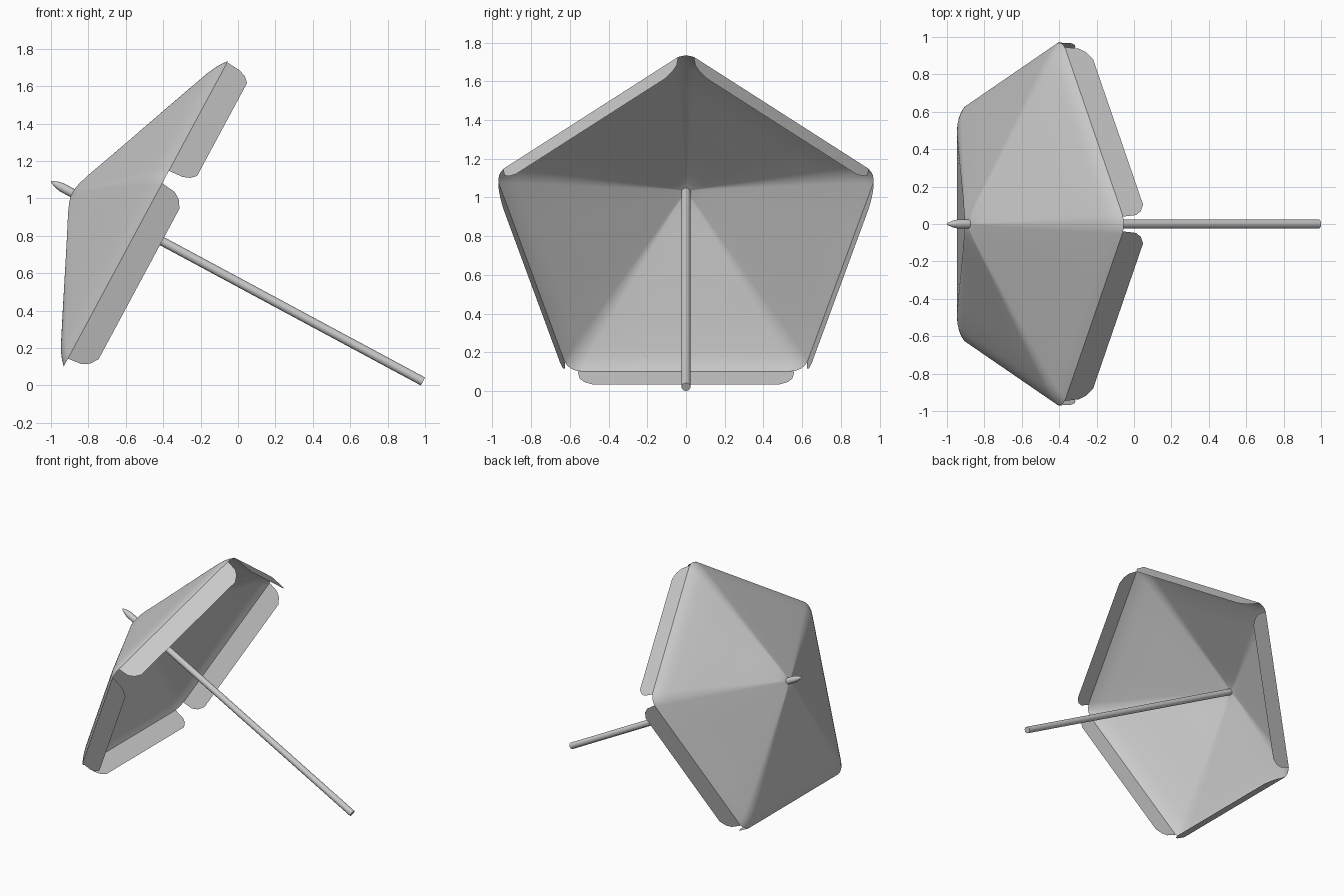
import bpy, bmesh
from math import sin, cos, pi, radians, tan
from mathutils import Matrix, Vector

if "Cube" in bpy.data.objects:
    bpy.data.objects.remove(bpy.data.objects["Cube"])

# Tilted frame: local z runs up the pole, local x points to the top corner
A = radians(28.26)
TILT = Matrix(((sin(A), 0, -cos(A), 0.989),
               (0, 1, 0, 0),
               (cos(A), 0, sin(A), 0.021),
               (0, 0, 0, 1)))
APOTHEM, RIM_T, SIDES = 0.838, 1.73, 5


def make(name, verts, faces, angle=40):
    me = bpy.data.meshes.new(name)
    me.from_pydata([TILT @ Vector(v) for v in verts], [], faces)
    bm = bmesh.new()
    bm.from_mesh(me)
    bmesh.ops.recalc_face_normals(bm, faces=bm.faces)
    bm.to_mesh(me)
    bm.free()
    ob = bpy.data.objects.new(name, me)
    bpy.context.collection.objects.link(ob)
    bpy.ops.object.select_all(action='DESELECT')
    ob.select_set(True)
    bpy.context.view_layer.objects.active = ob
    bpy.ops.object.shade_smooth_by_angle(angle=radians(angle))
    return ob


def loft(name, rings, bottom=None, top=None, angle=40):
    """Skin equal rings; close the ends with a flat cap or a tip point."""
    n = len(rings[0])
    verts = [v for r in rings for v in r]
    faces = [(k*n+i, k*n+(i+1) % n, (k+1)*n+(i+1) % n, (k+1)*n+i)
             for k in range(len(rings)-1) for i in range(n)]
    if bottom:
        faces.append(tuple(range(n)))
    if top:
        b = (len(rings)-1)*n
        verts.append(top)
        faces += [(b+i, b+(i+1) % n, len(verts)-1) for i in range(n)]
    return make(name, verts, faces, angle)


# Pentagon outline with rounded corners
half = APOTHEM * tan(pi/5)
fillet = 0.066 / tan(pi/5)
centre = (APOTHEM - fillet) / cos(pi/5)
outline = []
for k in range(SIDES):
    c = k * 2*pi/SIDES
    for j in range(7):
        a = c + (j/6 - 0.5) * 2*pi/SIDES
        outline.append((centre*cos(c) + fillet*cos(a),
                        centre*sin(c) + fillet*sin(a)))
    # intermediate points along the straight edge
    m = c + pi/SIDES
    for f in (-0.5, -0.25, 0, 0.25, 0.5):
        w = f * 2 * (half - 0.066)
        outline.append((APOTHEM*cos(m) - w*sin(m), APOTHEM*sin(m) + w*cos(m)))
# drop points that coincide with the ends of the arcs
clean = [p for i, p in enumerate(outline)
         if (Vector(p) - Vector(outline[i-1])).length > 1e-4]

# Canopy: straight slope with a softly turned-down rim
profile = [(1, RIM_T), (0.97, 1.754), (0.935, 1.775), (0.89, 1.797), (0.7, 1.872),
           (0.5, 1.95), (0.3, 2.028), (0.12, 2.1), (0.06, 2.12), (0.03, 2.127)]
loft("canopy", [[(x*s, y*s, t) for x, y in clean] for s, t in profile],
     top=(0, 0, 2.13))

# Hanging flaps with clipped ends, one per edge
right = [(0.56, 0), (0.55, 0.08), (0.525, 0.118), (0.48, 0.146)]
shape = right + [(-w, d) for w, d in reversed(right)]
for k in range(SIDES):
    m = (2*k + 1) * pi/SIDES
    make(f"flap_{k+1}",
         [(APOTHEM*cos(m) - w*sin(m), APOTHEM*sin(m) + w*cos(m), RIM_T - d)
          for w, d in shape], [tuple(range(len(shape)))])


def circle(r, t, n=12):
    return [(r*cos(i*2*pi/n), r*sin(i*2*pi/n), t) for i in range(n)]


# Pole below the canopy and pointed finial above it
loft("pole", [circle(0.024, 0), circle(0.024, 2.12)], bottom=True, top=(0, 0, 2.12))
loft("finial", [circle(0.024, 2.11), circle(0.024, 2.195), circle(0.017, 2.225),
                circle(0.006, 2.254)], bottom=True, top=(0, 0, 2.26))
